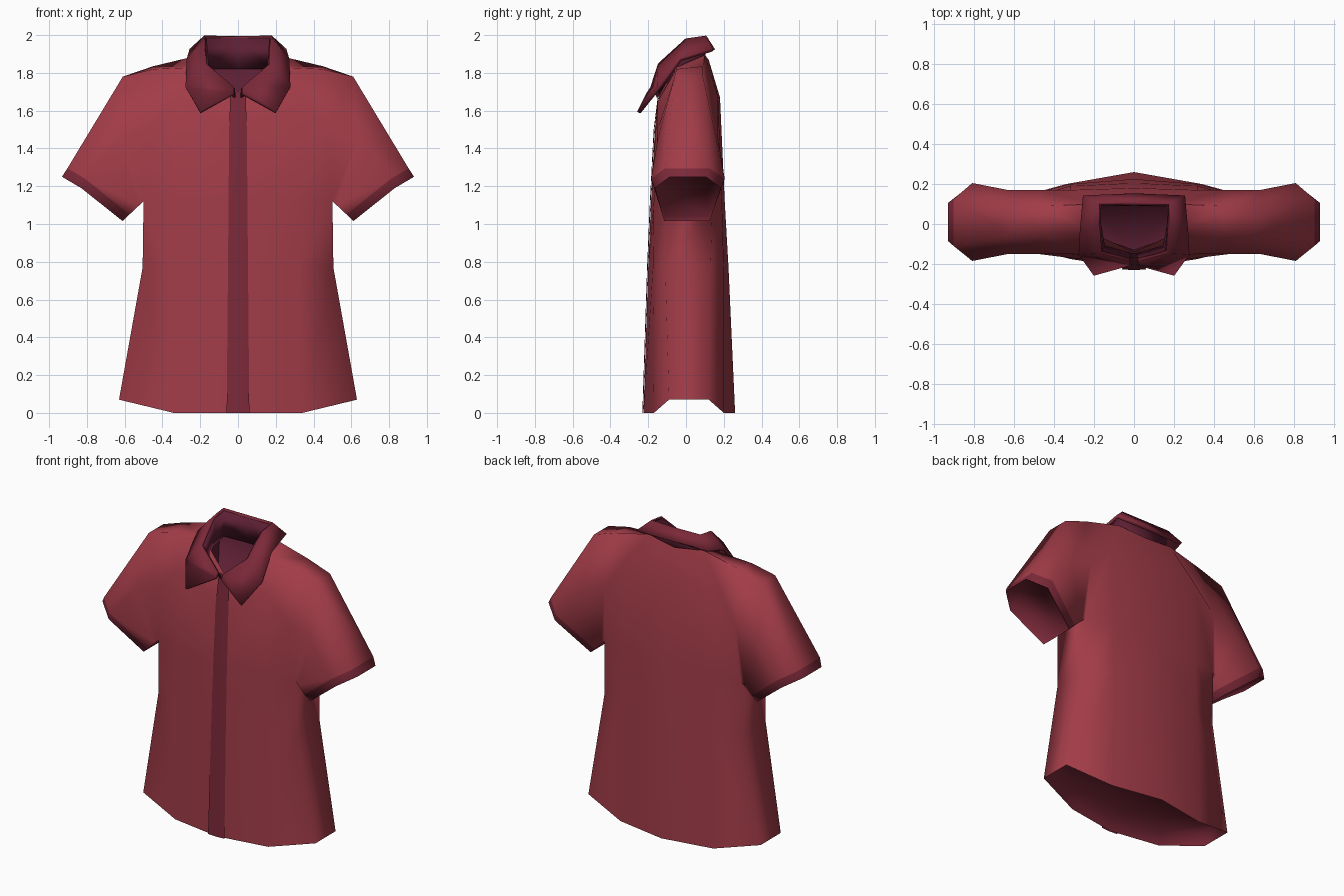
import bpy, bmesh
from mathutils import Vector

if "Cube" in bpy.data.objects:
    bpy.data.objects.remove(bpy.data.objects["Cube"])


def material(name, rgb):
    m = bpy.data.materials.new(name)
    m.diffuse_color = (*rgb, 1)
    m.use_nodes = True
    m.node_tree.nodes["Principled BSDF"].inputs["Base Color"].default_value = m.diffuse_color
    return m


CLOTH = material("red_cloth", (0.36, 0.045, 0.065))
TRIM = material("dark_red_trim", (0.20, 0.022, 0.04))
LINING = material("lining", (0.11, 0.014, 0.034))


def strip(bm, a, b, closed=False, mat=0):
    """Join two equally long rows of vertices with quads."""
    n = len(a)
    for i in range(n if closed else n - 1):
        j = (i + 1) % n
        bm.faces.new((a[i], a[j], b[j], b[i])).material_index = mat


def row(bm, pts):
    return [bm.verts.new(p) for p in pts]


def finish(bm, name, mats, thickness=0, angle=1.0):
    """Mirror the half mesh across x, optionally thicken it, and smooth it."""
    bmesh.ops.recalc_face_normals(bm, faces=bm.faces[:])
    me = bpy.data.meshes.new(name)
    bm.to_mesh(me)
    bm.free()
    ob = bpy.data.objects.new(name, me)
    bpy.context.collection.objects.link(ob)
    for m in mats:
        me.materials.append(m)
    mir = ob.modifiers.new("mirror", 'MIRROR')
    mir.use_clip = True
    mir.merge_threshold = 0.0005
    if thickness:
        sol = ob.modifiers.new("thickness", 'SOLIDIFY')
        sol.thickness = thickness
        sol.offset = 0
    bpy.ops.object.select_all(action='DESELECT')
    ob.select_set(True)
    bpy.context.view_layer.objects.active = ob
    bpy.ops.object.shade_smooth_by_angle(angle=angle)
    return ob


# Shirt body: half rows running front centre, front, side, side, back, back centre
bm = bmesh.new()
hem = row(bm, [(0, -.225, 0), (.34, -.17, 0), (.63, -.09, .07),
               (.63, .12, .07), (.34, .20, 0), (0, .26, 0)])
waist = row(bm, [(0, -.20, .77), (.32, -.175, .77), (.505, -.11, .77),
                 (.505, .13, .77), (.32, .20, .77), (0, .225, .77)])
armpit = row(bm, [(0, -.185, 1.12), (.32, -.17, 1.12), (.50, -.115, 1.12),
                  (.50, .14, 1.12), (.32, .19, 1.12), (0, .205, 1.12)])
chest = row(bm, [(0, -.165, 1.5), (.32, -.15, 1.65), (.48, -.15, 1.5),
                 (.48, .17, 1.5), (.32, .17, 1.67), (0, .18, 1.67)])
top = row(bm, [(0, -.14, 1.70), (.2, -.05, 1.83), (.45, -.05, 1.82),
               (.45, .09, 1.835), (.2, .10, 1.895), (0, .12, 1.87)])
strip(bm, hem, waist)
strip(bm, waist, armpit)
for a, b in ((armpit, chest), (chest, top)):
    strip(bm, a[:3], b[:3])
    strip(bm, a[3:], b[3:])
bm.faces.new((top[1], top[2], top[3], top[4]))

# Recessed lining at the hem and the neck
inner = row(bm, [(v.co.x * .95, v.co.y * .85, v.co.z + .07) for v in hem])
strip(bm, hem, inner, mat=1)
bm.faces.new(inner).material_index = 1
neck = [top[i] for i in (0, 1, 4, 5)]
deep = row(bm, [(0, -.13, 1.58), (.2, -.06, 1.62), (.2, .08, 1.62), (0, .1, 1.62)])
strip(bm, neck, deep, mat=2)
bm.faces.new(deep).material_index = 2

# Sleeve: six-sided rings from the armhole to the turned cuff
armhole = [armpit[2], chest[2], top[2], top[3], chest[3], armpit[3]]
rings = [armhole,
         row(bm, [(.525, -.118, 1.097), (.63, -.15, 1.45), (.61, -.06, 1.78),
                  (.61, .09, 1.78), (.63, .17, 1.45), (.525, .135, 1.097)]),
         row(bm, [(.575, -.125, 1.05), (.81, -.185, 1.24), (.903, -.11, 1.295),
                  (.903, .125, 1.295), (.81, .205, 1.24), (.575, .135, 1.05)]),
         row(bm, [(.61, -.115, 1.015), (.83, -.165, 1.19), (.932, -.085, 1.25),
                  (.932, .105, 1.25), (.83, .185, 1.19), (.61, .125, 1.015)])]
mid = sum((v.co for v in rings[-1]), Vector()) / 6
rings.append(row(bm, [mid + (v.co - mid) * .95 + Vector((-.012, 0, .02))
                      for v in rings[-1]]))
for i, (a, b) in enumerate(zip(rings, rings[1:])):
    strip(bm, a, b, closed=True, mat=1 if i >= 2 else 0)
bm.faces.new(rings[-1]).material_index = 1
finish(bm, "shirt_body", [CLOTH, TRIM, LINING], angle=1.4)

# Folded collar leaf
fold = [(0, .10, 1.99), (.175, .10, 1.99), (.175, 0, 1.975),
        (.165, -.14, 1.845), (.02, -.18, 1.72)]
edge = [(0, .145, 1.92), (.25, .14, 1.92), (.265, -.03, 1.87),
        (.275, -.145, 1.72), (.20, -.25, 1.59)]
bm = bmesh.new()
f, e = row(bm, fold), row(bm, edge)
strip(bm, f[:4], e[:4])
notch = bm.verts.new((.02, -.20, 1.69))
bm.faces.new((f[3], e[3], e[4], notch, f[4]))
finish(bm, "collar", [TRIM], thickness=.02, angle=.5)

# Collar stand inside the neck
bm = bmesh.new()
strip(bm, row(bm, [(x * .97, y * .97, z - .005) for x, y, z in fold]),
      row(bm, [(0, .10, 1.82), (.17, .09, 1.82), (.17, -.02, 1.79),
               (.15, -.11, 1.74), (.015, -.15, 1.67)]))
finish(bm, "collar_stand", [LINING], thickness=.01, angle=.6)

# Button placket: a flat band lying just proud of the front
bm = bmesh.new()
line = [(.06, -.225, 0), (.053, -.20, .77), (.05, -.185, 1.12),
        (.047, -.165, 1.5), (.04, -.14, 1.70)]
strip(bm, row(bm, [(0, y - .006, z) for _, y, z in line]),
      row(bm, [(x, y - .002, z) for x, y, z in line]))
finish(bm, "placket", [TRIM], angle=.6)
